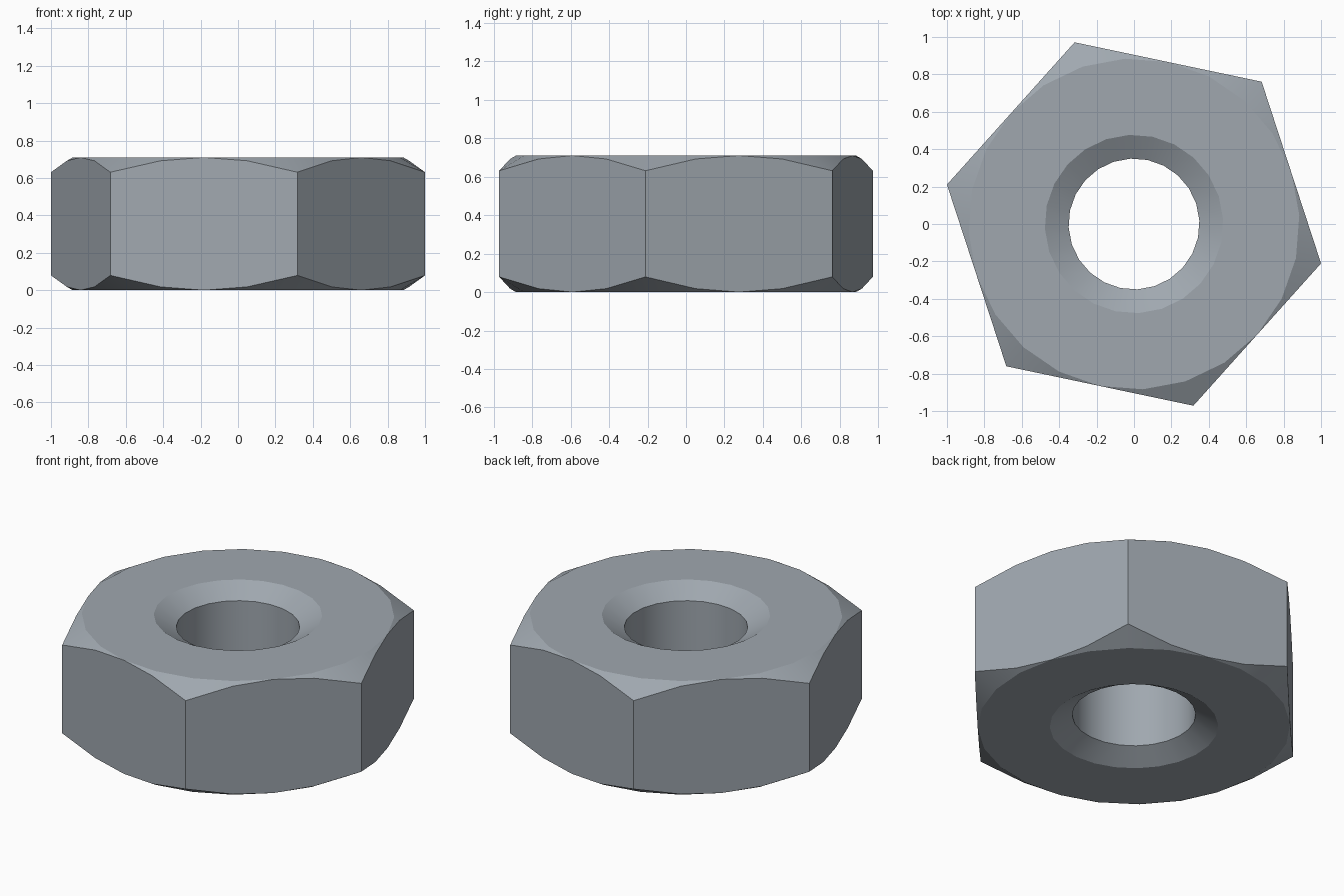
import bpy, bmesh, math

if "Cube" in bpy.data.objects:
    bpy.data.objects.remove(bpy.data.objects["Cube"])

SEGMENTS = 24               # four per flat of the hexagon
TURN = math.radians(-11.9)  # rotation of the first corner
CORNER = 1.022              # hexagon corner radius
FLAT = CORNER * math.cos(math.pi / 6)
HEIGHT = 0.71
BORE, SINK = 0.35, 0.477    # hole radius and countersink radius
SLOPE = math.tan(math.pi / 6)


def hex_radius(i):
    """Distance to the hexagon outline at segment i."""
    a = (i % 4) * 2 * math.pi / SEGMENTS
    return FLAT / math.cos(a - math.pi / 6)


def ring(bm, radius, drop, top):
    """One loop of vertices; radius and drop depend on the segment."""
    verts = []
    for i in range(SEGMENTS):
        a = TURN + i * 2 * math.pi / SEGMENTS
        r, d = radius(i), drop(i)
        verts.append(bm.verts.new((r * math.cos(a), r * math.sin(a),
                                   HEIGHT - d if top else d)))
    return verts


# Half section from bore to chamfered hexagon, mirrored for top and bottom
section = [
    (lambda i: BORE, lambda i: (SINK - BORE) * SLOPE),
    (lambda i: SINK, lambda i: 0.0),
    (lambda i: FLAT, lambda i: 0.0),
    (hex_radius, lambda i: (hex_radius(i) - FLAT) * SLOPE),
]

bm = bmesh.new()
rings = [ring(bm, r, d, False) for r, d in section]
rings += [ring(bm, r, d, True) for r, d in reversed(section)]

# Hexagon flats, chamfers, countersinks and bore
for lower, upper in zip(rings, rings[1:] + rings[:1]):
    for i in range(SEGMENTS):
        j = (i + 1) % SEGMENTS
        bm.faces.new((lower[i], lower[j], upper[j], upper[i]))

bmesh.ops.remove_doubles(bm, verts=bm.verts, dist=0.0005)
bmesh.ops.recalc_face_normals(bm, faces=bm.faces)
mesh = bpy.data.meshes.new("hex_nut")
bm.to_mesh(mesh)
bm.free()

steel = bpy.data.materials.new("grey steel")
steel.diffuse_color = (0.35, 0.39, 0.43, 1)
steel.use_nodes = True
steel.node_tree.nodes["Principled BSDF"].inputs["Base Color"].default_value = steel.diffuse_color
mesh.materials.append(steel)

nut = bpy.data.objects.new("hex_nut", mesh)
bpy.context.collection.objects.link(nut)
bpy.context.view_layer.objects.active = nut
nut.select_set(True)
bpy.ops.object.shade_smooth_by_angle(angle=math.radians(25))
